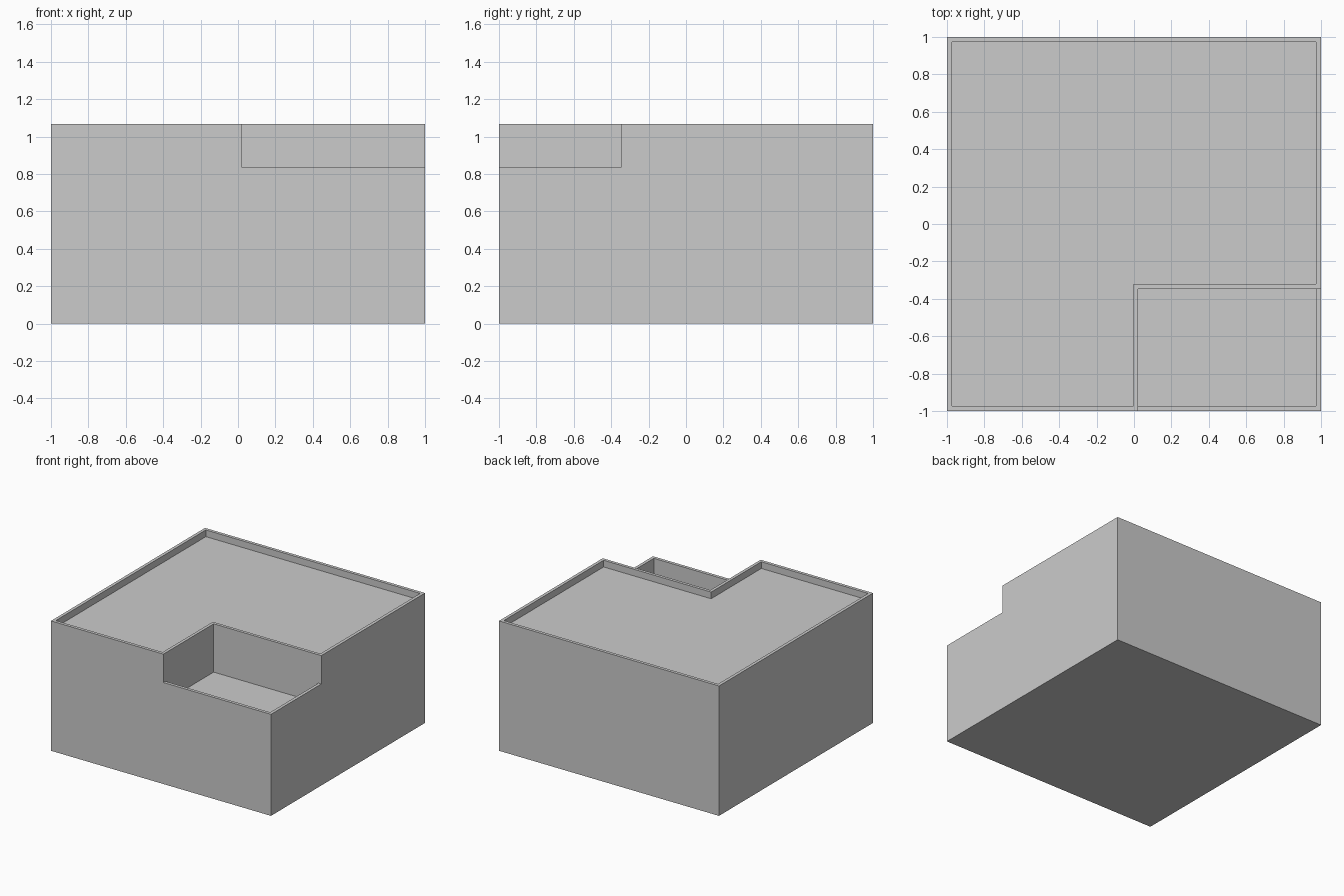
import bpy, bmesh

if "Cube" in bpy.data.objects:
    bpy.data.objects.remove(bpy.data.objects["Cube"])

TOP, ROOF = 1.067, 1.012          # main parapet top and roof level
LEDGE, FLOOR = 0.834, 0.67        # terrace parapet top and floor level
IN = 0.974                        # inner face of the outer parapets
NX, NY = 0.022, -0.347            # corner of the terrace notch
WALL = 0.025                      # parapet thickness beside the notch


def prism(name, outline, z0, z1):
    """Extrude a flat outline from z0 up to z1."""
    bm = bmesh.new()
    face = bm.faces.new([bm.verts.new((x, y, z0)) for x, y in outline])
    ext = bmesh.ops.extrude_face_region(bm, geom=[face])
    verts = [g for g in ext["geom"] if isinstance(g, bmesh.types.BMVert)]
    bmesh.ops.translate(bm, vec=(0, 0, z1 - z0), verts=verts)
    bmesh.ops.recalc_face_normals(bm, faces=bm.faces)
    mesh = bpy.data.meshes.new(name)
    bm.to_mesh(mesh)
    bm.free()
    obj = bpy.data.objects.new(name, mesh)
    bpy.context.collection.objects.link(obj)
    return obj


def rect(x0, y0, x1, y1):
    return [(x0, y0), (x1, y0), (x1, y1), (x0, y1)]


def l_shape(s, cx, cy):
    """Square of half-size s without its front right corner."""
    return [(-s, -s), (cx, -s), (cx, cy), (s, cy), (s, s), (-s, s)]


def cut(target, cutter):
    mod = target.modifiers.new(cutter.name, "BOOLEAN")
    mod.operation = "DIFFERENCE"
    mod.solver = "EXACT"
    mod.object = cutter
    bpy.context.view_layer.objects.active = target
    bpy.ops.object.modifier_apply(modifier=mod.name)
    bpy.data.objects.remove(cutter)


# Main block
building = prism("building", rect(-1, -1, 1, 1), 0, TOP)

# Terrace notch in the front right corner, then its sunken floor
cut(building, prism("terrace_notch", rect(NX, -1.1, 1.1, NY), LEDGE, 1.3))
cut(building, prism("terrace_recess", rect(NX, -IN, IN, NY), FLOOR, 1.3))

# Sunken main roof, leaving a thin parapet all round
cut(building, prism("roof_recess", l_shape(IN, NX - WALL, NY + WALL), ROOF, 1.3))
